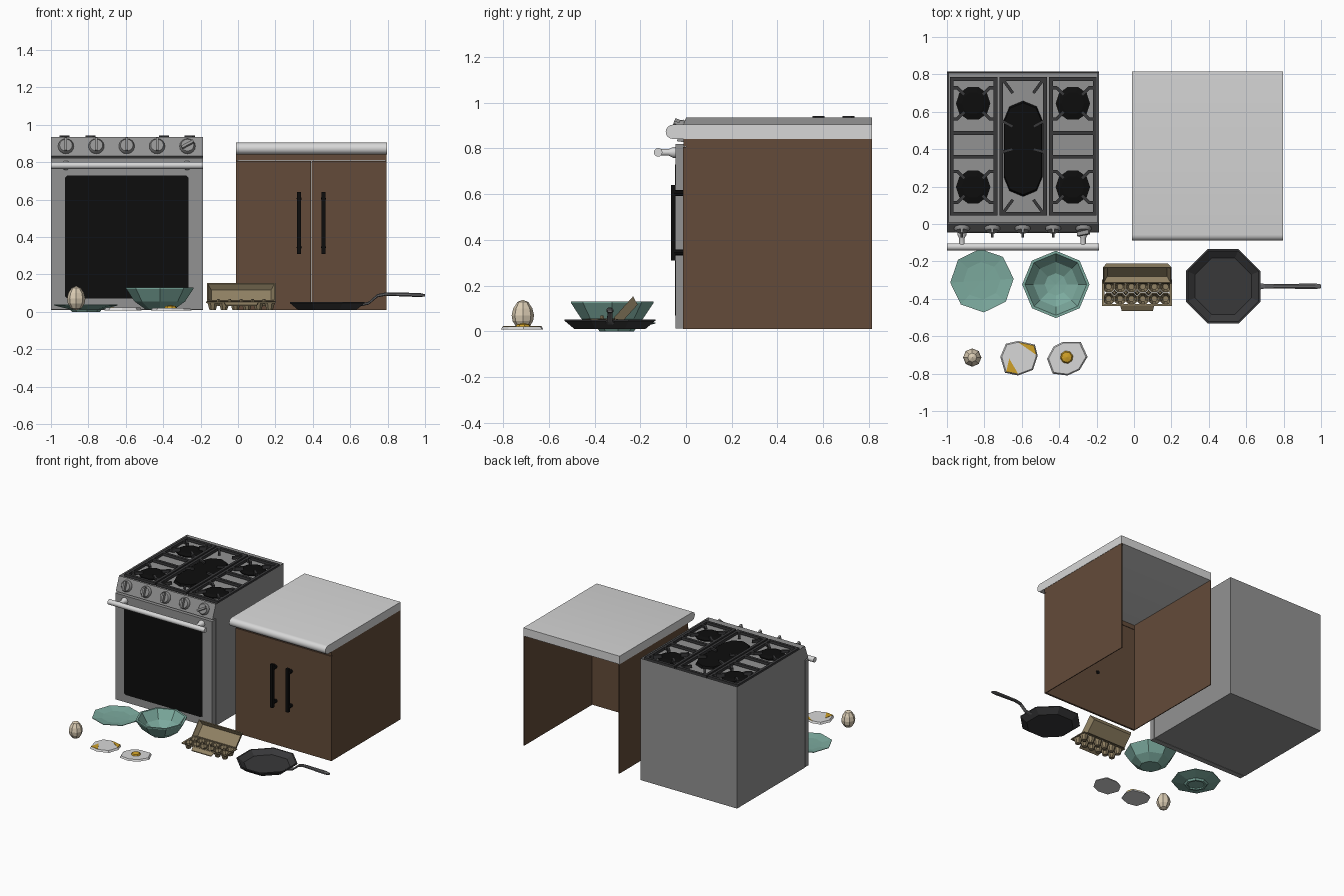
import bpy, bmesh, math
from mathutils import Matrix, Vector

if "Cube" in bpy.data.objects:
    bpy.data.objects.remove(bpy.data.objects["Cube"])

# ---------- colours ----------
def material(name, r, g, b):
    m = bpy.data.materials.new(name)
    m.diffuse_color = (r, g, b, 1)
    m.use_nodes = True
    m.node_tree.nodes["Principled BSDF"].inputs["Base Color"].default_value = m.diffuse_color
    return m

STEEL = material("steel grey", .29, .29, .29)
WHITE = material("pale white", .68, .68, .68)
BLACK = material("black", .004, .004, .004)
IRON = material("dark iron", .04, .04, .042)
GREY = material("handle grey", .13, .13, .135)
WOOD = material("brown wood", .125, .070, .041)
TEAL = material("teal", .20, .40, .34)
SHELL = material("eggshell", .70, .60, .45)
CARD = material("carton brown", .28, .22, .125)
YOLK = material("yolk yellow", .62, .35, .02)

# ---------- helpers ----------
def finish(name, bm, mat, smooth=False):
    bmesh.ops.remove_doubles(bm, verts=bm.verts, dist=1e-5)
    bmesh.ops.recalc_face_normals(bm, faces=bm.faces)
    me = bpy.data.meshes.new(name)
    bm.to_mesh(me)
    bm.free()
    me.materials.append(mat)
    ob = bpy.data.objects.new(name, me)
    bpy.context.collection.objects.link(ob)
    if smooth:
        bpy.ops.object.select_all(action='DESELECT')
        ob.select_set(True)
        bpy.context.view_layer.objects.active = ob
        bpy.ops.object.shade_smooth_by_angle(angle=math.radians(40))
    return ob

def loft(bm, rings, cap=True):
    """Skin closed rings of points, capping both ends."""
    vs = [[bm.verts.new(p) for p in ring] for ring in rings]
    n = len(vs[0])
    for a, b in zip(vs, vs[1:]):
        for i in range(n):
            bm.faces.new((a[i], a[(i + 1) % n], b[(i + 1) % n], b[i]))
    if cap:
        bm.faces.new(vs[0])
        bm.faces.new(vs[-1])

def bar(bm, p, q, w, z0, z1):
    """Straight bar between two plan points."""
    p, q = Vector(p), Vector(q)
    s = (q - p).normalized().orthogonal() * w / 2
    plan = (p + s, q + s, q - s, p - s)
    loft(bm, [[(v.x, v.y, z) for v in plan] for z in (z0, z1)])

def box(name, x0, x1, y0, y1, z0, z1, mat):
    bm = bmesh.new()
    bar(bm, (x0, (y0 + y1) / 2), (x1, (y0 + y1) / 2), y1 - y0, z0, z1)
    return finish(name, bm, mat)

def slab(name, pts, z0, z1, mat, top=1.0):
    """Plan outline raised from z0 to z1, top optionally shrunk."""
    cx = sum(p[0] for p in pts) / len(pts)
    cy = sum(p[1] for p in pts) / len(pts)
    bm = bmesh.new()
    loft(bm, [[(cx + (x - cx) * s, cy + (y - cy) * s, z) for x, y in pts]
              for z, s in ((z0, 1), (z1, top))])
    return finish(name, bm, mat)

def turn(bm, profile, n, at, rot=Matrix.Identity(3), phase=0.0):
    """Lathe a closed (r, z) profile about the local z axis."""
    cols = []
    for i in range(n):
        a = phase + 2 * math.pi * i / n
        cols.append([bm.verts.new(Vector(at) + rot @ Vector((r * math.cos(a), r * math.sin(a), z)))
                     for r, z in profile])
    for i in range(n):
        a, b = cols[i], cols[(i + 1) % n]
        for k in range(len(profile) - 1):
            pts = [a[k], b[k], b[k + 1], a[k + 1]]
            if profile[k][0] == 0:
                pts.pop(1)
            elif profile[k + 1][0] == 0:
                pts.pop(2)
            bm.faces.new(pts)

def lathe(name, profile, n, at, mat, phase=0.0, rot=Matrix.Identity(3), smooth=False):
    bm = bmesh.new()
    turn(bm, profile, n, at, rot, phase)
    return finish(name, bm, mat, smooth)

def rotx(deg):
    return Matrix.Rotation(math.radians(deg), 3, 'X')

# ---------- stove ----------
X0, X1 = -1.0, -.187
side = [(0, .01), (.815, .01), (.815, .935), (0, .935), (-.04, .832), (0, .826)]
bm = bmesh.new()
loft(bm, [[(x, y, z) for y, z in side] for x in (X0, X1)])
bm.normal_update()
top = max(bm.faces, key=lambda f: f.calc_center_median().z)
bmesh.ops.inset_individual(bm, faces=[top], thickness=.012)
bmesh.ops.translate(bm, verts=top.verts, vec=(0, 0, -.03))
finish("stove_body", bm, STEEL)
box("oven_door", X0, X1, -.045, -.006, .012, .82, STEEL)
c = .012
bm = bmesh.new()
win = [(-.925 + c, .07), (-.265 - c, .07), (-.265, .07 + c), (-.265, .73 - c),
       (-.265 - c, .73), (-.925 + c, .73), (-.925, .73 - c), (-.925, .07 + c)]
loft(bm, [[(x, y, z) for x, z in win] for y in (-.045, -.049)])
finish("oven_window", bm, BLACK)

# oven handle and its posts
L = X1 - X0
lathe("oven_handle", [(0, 0), (.019, 0), (.019, L), (0, L)], 12, (X0, -.122, .783), WHITE,
      rot=Matrix.Rotation(math.pi / 2, 3, 'Y'), smooth=True)
for x in (-.92, -.272):
    lathe("oven_handle_post", [(0, 0), (.025, 0), (.025, .012), (.015, .03), (.015, .075), (0, .075)],
          10, (x, -.045, .783), WHITE, rot=rotx(90), smooth=True)

# control knobs, the last one turned
tilt = rotx(69)
for i in range(5):
    x = -.92 + i * .1625
    bm = bmesh.new()
    turn(bm, [(0, 0), (.042, 0), (.042, .008), (.034, .02), (0, .02)], 16, (x, -.02, .884), tilt)
    grip = tilt @ Matrix.Rotation(math.radians(-60 if i == 4 else 0), 3, 'Z')
    loft(bm, [[Vector((x, -.02, .884)) + grip @ Vector((sx * .007, sy * .036, h))
               for sx, sy in ((-1, -1), (1, -1), (1, 1), (-1, 1))] for h in (.018, .042)])
    finish("control_knob", bm, STEEL, True)

# burners
for x in (-.86, -.327):
    for y in (.198, .645):
        lathe("burner", [(0, .9), (.092, .9), (.092, .913), (.06, .922), (0, .922)], 10, (x, y, 0), BLACK)
oval = [(-.593 + .104 * math.cos(a), (.557 if k < 5 else .248) + .104 * math.sin(a))
        for k in range(10) for a in [math.pi * (k if k < 5 else k - 1) / 4]]
slab("oval_burner", oval, .9, .921, BLACK, .95)

# cast grates: three frames with fingers
Z0, Z1 = .915, .935
for gx in (-.858, -.593, -.327):
    bm = bmesh.new()
    a, b, lo, hi = gx - .117, gx + .117, .055, .775
    for x in (a, b):
        bar(bm, (x, lo - .01), (x, hi + .01), .02, Z0, Z1)
    for y in (lo, hi) + (() if gx == -.593 else (.36, .487)):
        bar(bm, (a, y), (b, y), .02, Z0, Z1)
    for s in (-1, 1):
        if gx == -.593:
            for y0, y1 in ((.775, .70), (.55, .52), (.385, .40), (.055, .13)):
                bar(bm, (gx + s * .11, y0), (gx + s * .055, y1), .016, Z0, Z1)
        else:
            for cy in (.198, .645):
                zt = Z1 + (.007 if cy > .5 else 0)
                for t in (-1, 1):
                    bar(bm, (gx + s * .115, cy + t * .083), (gx + s * .085, cy + t * .083), .017, Z0, Z1)
                    bar(bm, (gx + s * .09, cy + t * .086), (gx + s * .048, cy + t * .045), .017, Z0, zt)
    finish("grate", bm, IRON)

# ---------- cabinet, open at the back and below ----------
for x in (-.01, .789):
    box("cabinet_side", x, x + .006, 0, .815, .01, .845, WOOD)
box("cabinet_top_rail", -.01, .795, -.012, 0, .809, .845, WOOD)
for x0, x1, hx in ((-.01, .391, .327), (.394, .795, .457)):
    box("cabinet_door", x0, x1, -.014, 0, .01, .806, WOOD)
    bm = bmesh.new()
    bar(bm, (hx - .011, -.056), (hx + .011, -.056), .02, .31, .64)
    for z in (.345, .605):
        turn(bm, [(0, 0), (.014, 0), (.014, .058), (0, .058)], 8, (hx, .006, z), rotx(90))
    finish("cabinet_handle", bm, BLACK)
bull = [(-.058 - .031 * math.cos(a), .873 + .031 * math.sin(a))
        for k in range(9) for a in [math.pi * (k / 8 - .5)]]
bm = bmesh.new()
loft(bm, [[(x, y, z) for y, z in bull + [(.815, .904), (.815, .842)]] for x in (-.012, .797)])
finish("countertop", bm, WHITE, True)

# ---------- plate, bowl ----------
lathe("plate", [(0, .01), (.06, .01), (.06, 0), (.075, 0), (.085, .013), (.17, .034),
                (.17, .038), (.1, .027), (0, .025)], 8, (-.813, -.303, 0), TEAL, phase=.06)
lathe("bowl", [(0, .012), (.075, .012), (.135, .055), (.18, .123), (.18, .13), (.165, .13),
               (.12, .065), (.06, .03), (0, .025)], 8, (-.418, -.323, 0), TEAL)

# ---------- frying pan ----------
lathe("pan", [(0, .01), (.168, .01), (.215, .046), (.215, .052), (.205, .052), (.163, .022), (0, .022)],
      8, (.477, -.333, 0), IRON, phase=math.pi / 8)
bm = bmesh.new()
path = [(.655, .036, .02, .007), (.70, .047, .012, .008), (.745, .086, .011, .009),
        (.79, .095, .012, .009), (.97, .09, .015, .011), (1.0, .088, .01, .006)]
loft(bm, [[(x, -.333 + a * w, z + b * h) for a, b in ((-1, -.5), (-.5, -1), (.5, -1), (1, -.5),
          (1, .5), (.5, 1), (-.5, 1), (-1, .5))] for x, z, w, h in path])
finish("pan_handle", bm, GREY)

# ---------- egg carton ----------
bm = bmesh.new()
for i in range(6):
    for y in (-.335, -.4):
        turn(bm, [(0, .01), (.018, .01), (.031, .05), (.034, .055), (.029, .055), (.016, .016), (0, .016)],
             8, (.017 + (i - 2.5) * .061, y, 0), phase=math.pi / 8)
for y in (-.303, -.433):
    bar(bm, (-.167, y), (.2, y), .012, .048, .054)
for x in (-.164, .197):
    bar(bm, (x, -.438), (x, -.298), .012, .048, .054)
for i in range(5):  # dividing posts
    turn(bm, [(0, .03), (.016, .03), (.007, .068), (0, .068)], 4, (.017 + (i - 2) * .061, -.3675, 0))
finish("carton_tray", bm, CARD)
bm = bmesh.new()
loft(bm, [[(x, y, z + d) for x, y, z in ((-.075, -.433, .05), (.11, -.433, .05),
          (.1, -.466, .03), (-.065, -.466, .03))] for d in (0, .006)])
finish("carton_flap", bm, CARD)
bm = bmesh.new()  # open lid leaning back
loft(bm, [[Vector((.017, -.264, .096)) + rotx(48) @ Vector((sx * hx, sy * hy, w))
           for sx, sy in ((-1, -1), (1, -1), (1, 1), (-1, 1))]
          for hx, hy, w in ((.165, .05, -.025), (.184, .064, .014), (.178, .058, .014), (.16, .045, -.019))])
finish("carton_lid", bm, CARD)

# ---------- eggs ----------
lathe("whole_egg", [(0, .008), (.028, .018), (.045, .045), (.049, .07), (.042, .1), (.024, .128), (0, .138)],
      8, (-.865, -.714, 0), SHELL, phase=.0)
spread = [(-.715, -.71), (-.685, -.64), (-.62, -.625), (-.53, -.645),
          (-.515, -.705), (-.54, -.78), (-.62, -.81), (-.69, -.795)]
slab("broken_egg_white", spread, .008, .022, WHITE, .92)
for tri in ([(-.62, -.632), (-.535, -.65), (-.522, -.7)], [(-.667, -.72), (-.62, -.80), (-.683, -.79)]):
    slab("broken_yolk", tri, .009, .024, YOLK)
fried = [(-.465, -.72), (-.43, -.655), (-.38, -.63), (-.285, -.63),
         (-.248, -.71), (-.29, -.78), (-.355, -.81), (-.435, -.8)]
slab("fried_egg_white", fried, .008, .02, WHITE, .92)
lathe("fried_yolk", [(0, .018), (.036, .018), (.028, .03), (0, .036)], 8, (-.36, -.712, 0), YOLK, phase=.2)
